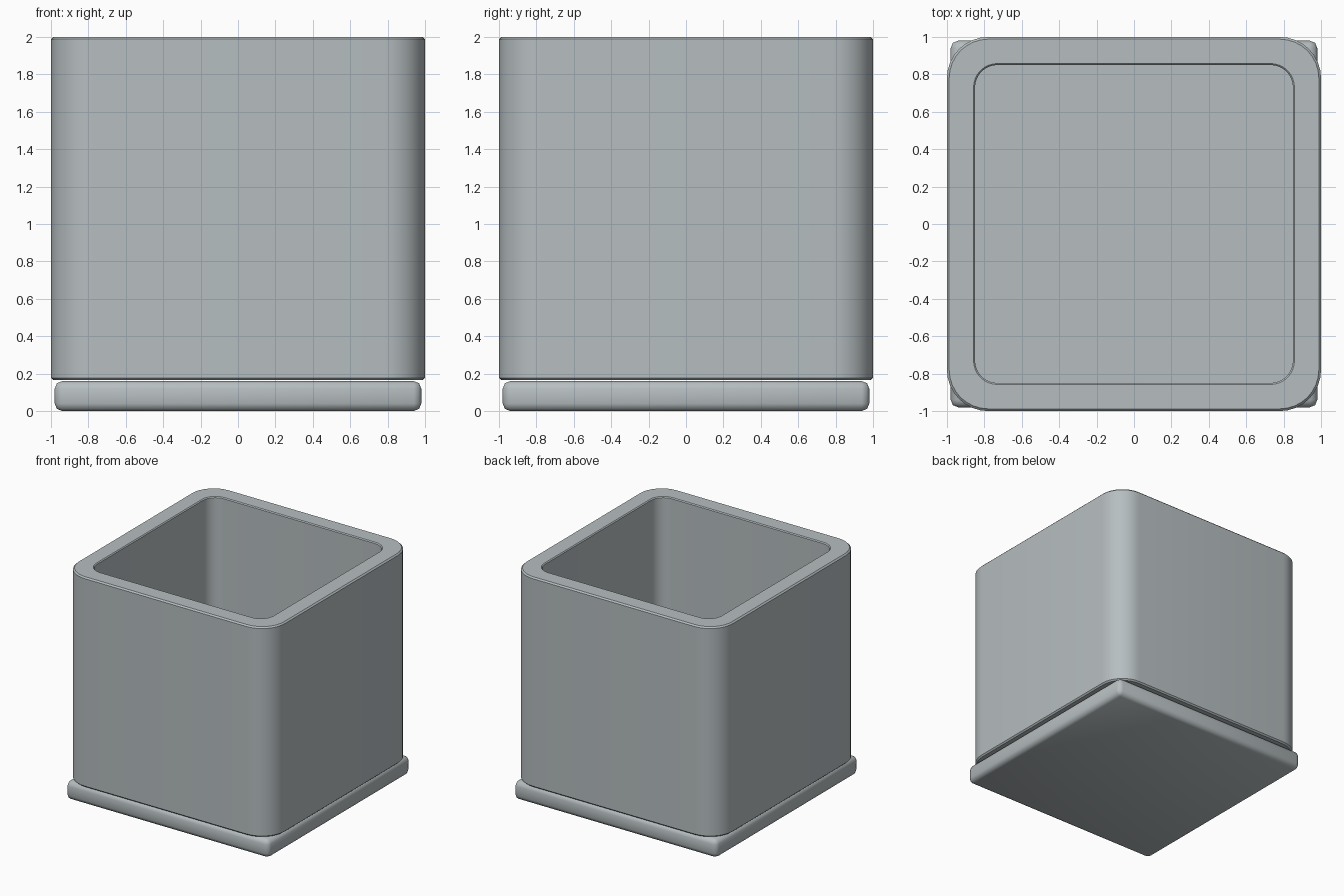
import bpy, bmesh, math

default = bpy.data.objects.get("Cube")
if default:
    bpy.data.objects.remove(default, do_unlink=True)

# One grey ceramic colour
grey = bpy.data.materials.new("grey_ceramic")
grey.use_nodes = True
colour = (0.47, 0.515, 0.53, 1)
grey.diffuse_color = colour
grey.node_tree.nodes["Principled BSDF"].inputs["Base Color"].default_value = colour


def rounded_square(half, radius, z, steps=8):
    """Points of a square with rounded corners, anticlockwise."""
    points = []
    for corner, (sx, sy) in enumerate([(1, 1), (-1, 1), (-1, -1), (1, -1)]):
        for i in range(steps + 1):
            a = math.radians(90 * (corner + i / steps))
            points.append((sx * (half - radius) + radius * math.cos(a),
                           sy * (half - radius) + radius * math.sin(a), z))
    return points


def finish(name, bm, angle):
    bmesh.ops.recalc_face_normals(bm, faces=bm.faces)
    mesh = bpy.data.meshes.new(name)
    bm.to_mesh(mesh)
    bm.free()
    mesh.materials.append(grey)
    obj = bpy.data.objects.new(name, mesh)
    bpy.context.collection.objects.link(obj)
    bpy.ops.object.select_all(action='DESELECT')
    obj.select_set(True)
    bpy.context.view_layer.objects.active = obj
    bpy.ops.object.shade_smooth_by_angle(angle=math.radians(angle))
    return obj


# Pot: rings from the underside, up the outside, over the rim, down to the floor
profile = [  # half width, corner radius, height
    (0.988, 0.208, 0.165), (1.0, 0.22, 0.177),
    (1.0, 0.22, 1.988), (0.988, 0.208, 2.0),
    (0.858, 0.128, 2.0), (0.85, 0.12, 1.992),
    (0.85, 0.12, 0.315),
]
bm = bmesh.new()
rings = [[bm.verts.new(p) for p in rounded_square(*ring)] for ring in profile]
for low, high in zip(rings, rings[1:]):
    for i in range(len(low)):
        j = (i + 1) % len(low)
        bm.faces.new((low[i], low[j], high[j], high[i]))
bm.faces.new(rings[0])
bm.faces.new(rings[-1])
finish("pot", bm, 30)

# Saucer: flat slab with softened edges, just under the pot
bm = bmesh.new()
bmesh.ops.create_cube(bm, size=1)
for v in bm.verts:
    v.co = (v.co.x * 1.96, v.co.y * 1.96, (v.co.z + 0.5) * 0.16)
bmesh.ops.bevel(bm, geom=bm.edges[:], offset=0.04, segments=2,
                profile=0.5, affect='EDGES')
finish("saucer", bm, 50)
